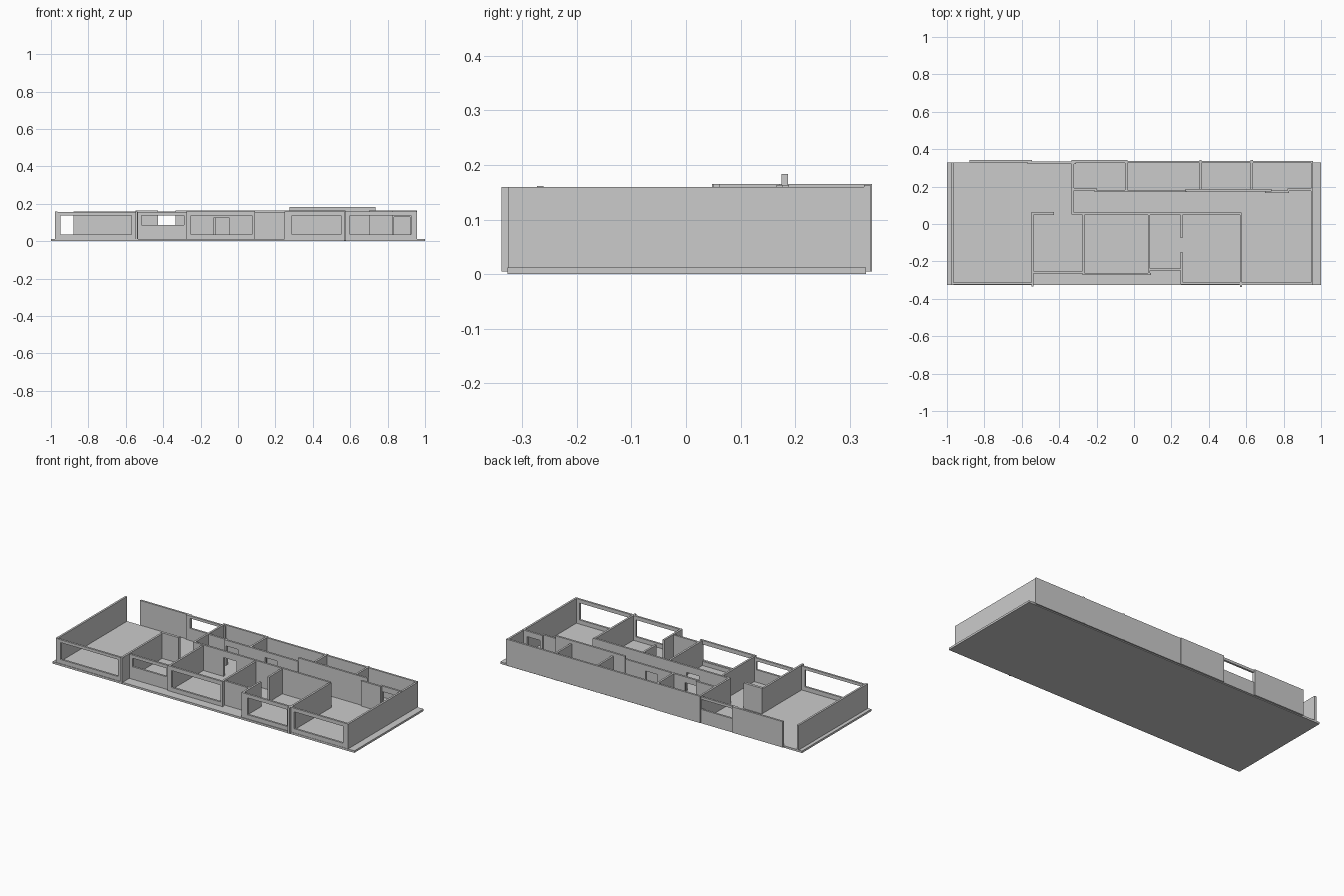
import bpy, bmesh
from mathutils import Vector

if "Cube" in bpy.data.objects:
    bpy.data.objects.remove(bpy.data.objects["Cube"])

FLOOR = 0.012
T = 0.012          # wall thickness


def slab(name, x0, x1, y0, y1, z0, z1):
    bm = bmesh.new()
    bmesh.ops.create_cube(bm, size=1)
    for v in bm.verts:
        v.co = ((x0 + x1) / 2 + v.co.x * (x1 - x0),
                (y0 + y1) / 2 + v.co.y * (y1 - y0),
                (z0 + z1) / 2 + v.co.z * (z1 - z0))
    finish(name, bm)


def finish(name, bm):
    me = bpy.data.meshes.new(name)
    bm.to_mesh(me)
    bm.free()
    bpy.context.collection.objects.link(bpy.data.objects.new(name, me))


def wall(name, axis, a, b, c, top=0.16, holes=(), thick=T):
    """Upright wall from a to b along an axis, centred on c; holes are (a0, a1, z0, z1)."""
    low = 0.005
    us = sorted({a, b, *[u for h in holes for u in h[:2]]})
    zs = sorted({low, top, *[z for h in holes for z in h[2:]]})

    def place(u, z):
        return (u, c - thick / 2, z) if axis == 'x' else (c - thick / 2, u, z)

    bm = bmesh.new()
    grid = [[bm.verts.new(place(u, z)) for z in zs] for u in us]
    for i in range(len(us) - 1):
        for j in range(len(zs) - 1):
            um, zm = (us[i] + us[i + 1]) / 2, (zs[j] + zs[j + 1]) / 2
            if not any(h[0] < um < h[1] and h[2] < zm < h[3] for h in holes):
                bm.faces.new((grid[i][j], grid[i + 1][j], grid[i + 1][j + 1], grid[i][j + 1]))
    bmesh.ops.delete(bm, geom=[v for v in bm.verts if not v.link_faces], context='VERTS')
    ext = bmesh.ops.extrude_face_region(bm, geom=bm.faces[:], use_keep_orig=True)
    push = Vector((0, thick, 0)) if axis == 'x' else Vector((thick, 0, 0))
    bmesh.ops.translate(bm, vec=push, verts=[v for v in ext['geom'] if isinstance(v, bmesh.types.BMVert)])
    bmesh.ops.recalc_face_normals(bm, faces=bm.faces[:])
    finish(name, bm)


# Floor plate
slab("floor", -1, 1, -0.327, 0.33, 0, FLOOR)

# End walls
wall("left_end_wall", 'y', -0.325, 0.33, -0.972)
wall("right_end_wall", 'y', -0.325, 0.335, 0.952)

# Front walls with window openings
wall("front_wall_living", 'x', -0.97, -0.535, -0.318, 0.155, [(-0.95, -0.57, 0.037, 0.138)])
wall("front_wall_kitchen", 'x', -0.545, -0.27, -0.258, 0.157, [(-0.515, -0.29, 0.087, 0.138)])
wall("front_wall_study", 'x', -0.275, 0.09, -0.267, 0.162, [(-0.25, 0.075, 0.037, 0.138)])
wall("front_wall_entry", 'x', 0.08, 0.255, -0.243, 0.157)
wall("front_wall_dining", 'x', 0.25, 0.575, -0.317, 0.16, [(0.29, 0.55, 0.037, 0.138)])
wall("front_wall_bedroom", 'x', 0.565, 0.955, -0.319, 0.16, [(0.6, 0.925, 0.037, 0.138)])

# Cross walls of the front rooms
wall("cross_wall_kitchen", 'y', -0.333, 0.06, -0.542)
wall("cross_wall_study_left", 'y', -0.262, 0.055, -0.27)
wall("cross_wall_study_right", 'y', -0.262, 0.055, 0.08)
wall("cross_wall_entry_front", 'y', -0.32, -0.15, 0.254)
wall("cross_wall_entry_back", 'y', -0.075, 0.055, 0.254)
wall("cross_wall_bedroom", 'y', -0.338, 0.06, 0.572)

# Corridor walls
wall("kitchen_return_wall", 'x', -0.548, -0.427, 0.056, 0.165, thick=0.016)
wall("corridor_front_wall", 'x', -0.33, 0.575, 0.055, 0.165, [(-0.13, -0.045, FLOOR, 0.125)])
wall("corridor_wall_a", 'x', -0.325, -0.2, 0.186, 0.163)
wall("corridor_wall_b", 'x', -0.21, 0.28, 0.176, 0.165, [(-0.2, -0.12, FLOOR, 0.13), (0.06, 0.14, FLOOR, 0.13)])
wall("corridor_wall_tall", 'x', 0.275, 0.735, 0.181, 0.184)
wall("corridor_wall_c", 'x', 0.7, 0.83, 0.172, 0.163)
wall("corridor_wall_d", 'x', 0.82, 0.955, 0.183, 0.163, [(0.835, 0.92, FLOOR, 0.13)])

# Back room dividers, each poking slightly past the back wall
for i, (x, y0) in enumerate([(-0.327, 0.05), (-0.042, 0.176), (0.355, 0.181), (0.63, 0.181)]):
    wall(f"back_divider_{i + 1}", 'y', y0, 0.341, x, 0.165)

# Back walls
wall("back_wall_living", 'x', -0.88, -0.545, 0.335, 0.16)
wall("back_wall_window", 'x', -0.57, -0.31, 0.328, 0.16, [(-0.545, -0.335, 0.085, 0.145)])
wall("back_wall_bath", 'x', -0.33, -0.04, 0.335, 0.165)
wall("back_wall_bedrooms", 'x', -0.05, 0.957, 0.332, 0.163)
